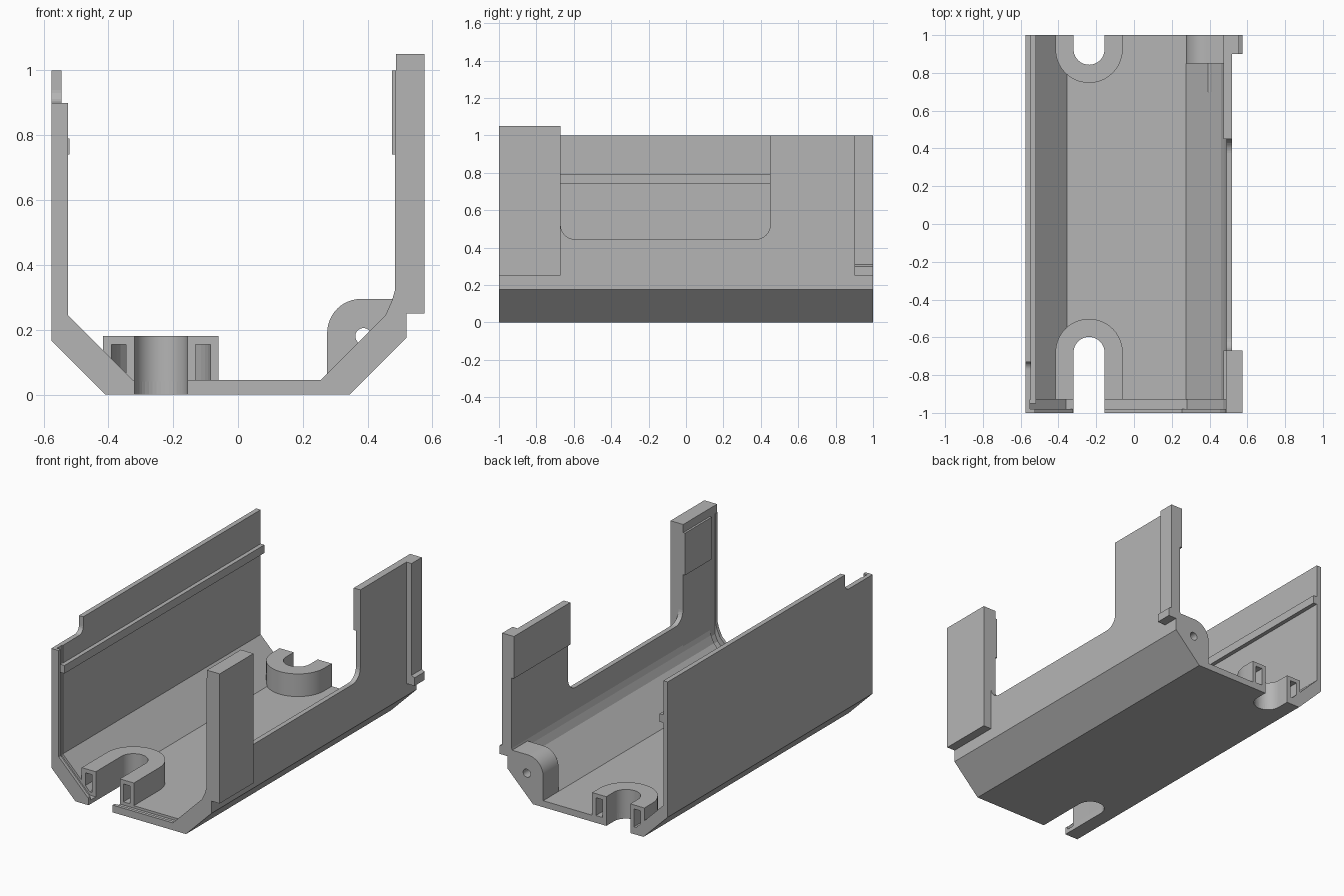
import bpy, bmesh, math
from mathutils import Vector

cube = bpy.data.objects.get("Cube")
if cube:
    bpy.data.objects.remove(cube, do_unlink=True)

grey = bpy.data.materials.new("plain grey")
grey.use_nodes = True
COLOUR = (0.46, 0.46, 0.46, 1)
grey.diffuse_color = COLOUR
grey.node_tree.nodes["Principled BSDF"].inputs["Base Color"].default_value = COLOUR


def prism(name, outline, axis, start, end):
    """Extrude a 2D outline along an axis: y takes (x, z), x takes (y, z), z takes (x, y)."""
    place = {"x": lambda a, b: (start, a, b),
             "y": lambda a, b: (a, start, b),
             "z": lambda a, b: (a, b, start)}[axis]
    bm = bmesh.new()
    face = bm.faces.new([bm.verts.new(place(a, b)) for a, b in outline])
    grown = bmesh.ops.extrude_face_region(bm, geom=[face])["geom"]
    shift = Vector([end - start if axis == c else 0 for c in "xyz"])
    bmesh.ops.translate(bm, vec=shift, verts=[v for v in grown if isinstance(v, bmesh.types.BMVert)])
    bmesh.ops.recalc_face_normals(bm, faces=bm.faces)
    mesh = bpy.data.meshes.new(name)
    bm.to_mesh(mesh)
    bm.free()
    mesh.materials.append(grey)
    ob = bpy.data.objects.new(name, mesh)
    bpy.context.collection.objects.link(ob)
    return ob


def box(name, x, y, z):
    return prism(name, [(x[0], y[0]), (x[1], y[0]), (x[1], y[1]), (x[0], y[1])], "z", *z)


def arc(cx, cy, r, a0, a1, n=20):
    angles = [math.radians(a0 + (a1 - a0) * i / n) for i in range(n + 1)]
    return [(cx + r * math.cos(a), cy + r * math.sin(a)) for a in angles]


def cut(ob, *cutters):
    for c in cutters:
        mod = ob.modifiers.new("cut", "BOOLEAN")
        mod.operation, mod.solver, mod.object = "DIFFERENCE", "EXACT", c
        c.hide_render = True
        c.hide_viewport = True
        c.display_type = "WIRE"


def u_band(cy, end, r_in, r_out):
    """Horseshoe outline open toward the given end of the channel."""
    side = 1 if end < cy else -1
    inner = arc(SLOT_X, cy, r_in, 180, 180 - 180 * side)
    outer = arc(SLOT_X, cy, r_out, 180 - 180 * side, 180)
    return ([(SLOT_X - r_in, end)] + inner + [(SLOT_X + r_in, end), (SLOT_X + r_out, end)]
            + outer + [(SLOT_X - r_out, end)])


SLOT_X = -0.238
OUTER = [(-0.575, 1), (-0.575, 0.165), (-0.41, 0), (0.345, 0), (0.52, 0.175), (0.52, 1)]


def channel(wall_l, wall_r, floor, in_l, in_r):
    """Cross-section of the trough with a softened corner on the right."""
    bend = wall_r - in_r + floor
    return OUTER + [(wall_r, 1), (wall_r, bend + 0.05), (wall_r - 0.01, bend + 0.015),
                    (wall_r - 0.03, bend - 0.03), (in_r, floor), (in_l, floor),
                    (wall_l, floor + in_l - wall_l), (wall_l, 1)]


# Trough: main body, sealing groove and front lip
body = prism("channel_body", channel(-0.545, 0.49, 0.04, -0.355, 0.275), "y", -0.93, 1)
groove = prism("channel_groove", channel(-0.55, 0.5, 0.025, -0.36, 0.28), "y", -0.98, -0.93)
lip = prism("channel_front_lip", channel(-0.525, 0.485, 0.045, -0.325, 0.255), "y", -1, -0.98)

# Cutters: side window, wall notch and mounting slots
window = prism("window_cutter", [(0.45, 1.2), (-0.67, 1.2)] + arc(-0.595, 0.52, 0.075, 180, 270, 8)
               + arc(0.375, 0.52, 0.075, 270, 360, 8), "x", 0.4, 0.7)
notch = prism("notch_cutter", [(-1.1, 1.2), (-1.1, 0.9)] + arc(-0.77, 0.94, 0.04, 270, 360, 6)
              + [(-0.73, 1.2)], "x", -0.7, -0.5)
slots = []
for label, cy, end in (("front", -0.68, -1.1), ("back", 0.925, 1.1)):
    side = 1 if end < cy else -1
    shape = ([(SLOT_X - 0.082, end)] + arc(SLOT_X, cy, 0.082, 180, 180 - 180 * side)
             + [(SLOT_X + 0.082, end)])
    slots.append(prism(label + "_slot_cutter", shape, "z", -0.1, 0.3))
cut(body, window, notch, *slots)
cut(groove, notch, slots[0])
cut(lip, notch, slots[0])

# Horseshoe bosses with a hollow inside
for label, cy, end, reach in (("front", -0.68, -0.93, -1.1), ("back", 0.925, 1, 1.1)):
    boss = prism(label + "_boss", u_band(cy, end, 0.082, 0.178), "z", 0.035, 0.18)
    hollow = prism(label + "_boss_hollow_cutter", u_band(cy, reach, 0.107, 0.153), "z", 0.045, 0.155)
    cut(boss, hollow)

# Screw ear in the back corner, and its hole through the sloped side
hole = prism("screw_hole_cutter", arc(0.387, 0.18, 0.025, 0, 345, 23), "y", 0.7, 1.1)
ear = prism("screw_ear", [(0.275, 0.03), (0.345, 0.03), (0.5, 0.18), (0.5, 0.295)]
            + arc(0.38, 0.19, 0.105, 90, 180, 12), "y", 0.85, 1)
cut(ear, hole)
cut(body, hole)

# Rib along the inside of the tall wall
box("wall_rib", (-0.55, -0.52), (-0.95, 1), (0.74, 0.79))

# Front post with its cap, and thickened inner pads on both posts
box("front_post", (0.488, 0.575), (-1, -0.67), (0.25, 1.05))
box("front_post_pad", (0.475, 0.5), (-0.93, -0.67), (0.74, 1))
box("back_post_pad", (0.475, 0.5), (0.45, 1), (0.74, 1))

# Back post flange with a bevelled foot
prism("back_flange", [(0.51, 0.25), (0.575, 0.25), (0.575, 0.3), (0.555, 0.31),
                      (0.555, 1), (0.51, 1)], "y", 0.9, 1)

# Smooth the round parts, keep the edges sharp
bpy.ops.object.select_all(action="DESELECT")
for ob in bpy.context.collection.objects:
    if ob.type == "MESH" and ("boss" in ob.name or "ear" in ob.name) and not ob.hide_render:
        ob.select_set(True)
        bpy.context.view_layer.objects.active = ob
bpy.ops.object.shade_smooth_by_angle(angle=math.radians(30))
